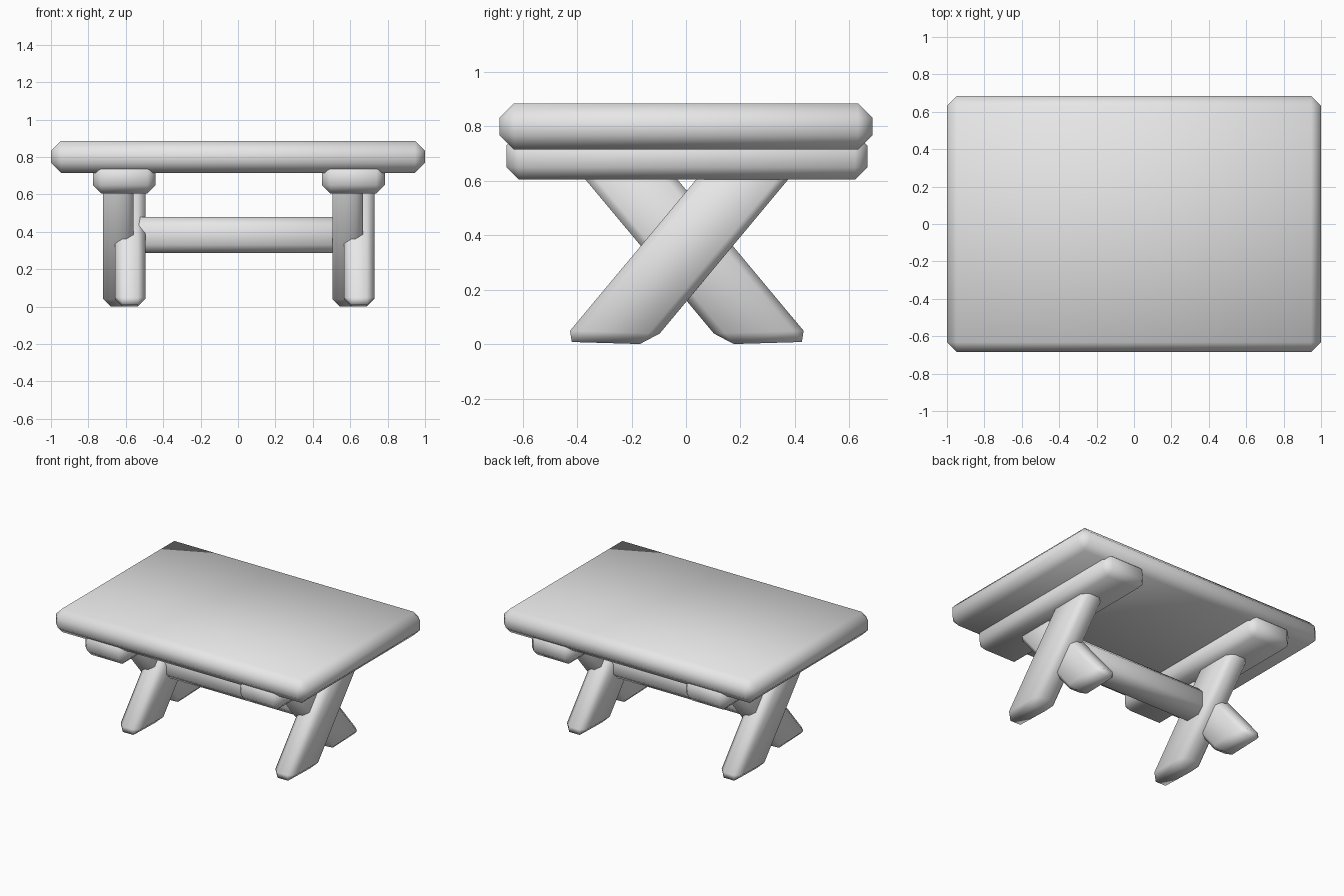
import bpy
import bmesh
from mathutils import Matrix

cube = bpy.data.objects.get("Cube")
if cube:
    bpy.data.objects.remove(cube, do_unlink=True)

# One plain grey for the whole table
grey = bpy.data.materials.new("plain_grey")
grey.use_nodes = True
grey.diffuse_color = (0.8, 0.8, 0.8, 1)
grey.node_tree.nodes["Principled BSDF"].inputs["Base Color"].default_value = (0.8, 0.8, 0.8, 1)


def plank(name, size, centre, bevel, lean=0.0, tilt=0.0):
    """Chamfered, smooth-shaded box; lean shears y along z, tilt shears z along y."""
    bm = bmesh.new()
    bmesh.ops.create_cube(bm, size=1)
    bmesh.ops.scale(bm, vec=size, verts=bm.verts)
    bmesh.ops.bevel(bm, geom=bm.edges[:], offset=bevel, segments=1,
                    profile=0.5, affect='EDGES')
    shear = Matrix.Identity(4)
    shear[1][2] = lean
    shear[2][1] = tilt
    bmesh.ops.transform(bm, matrix=Matrix.Translation(centre) @ shear, verts=bm.verts)
    bmesh.ops.recalc_face_normals(bm, faces=bm.faces)
    for face in bm.faces:
        face.smooth = True
    mesh = bpy.data.meshes.new(name)
    bm.to_mesh(mesh)
    bm.free()
    mesh.materials.append(grey)
    obj = bpy.data.objects.new(name, mesh)
    bpy.context.collection.objects.link(obj)
    return obj


# Tabletop
plank("tabletop", (2, 1.37, 0.17), (0, 0, 0.8), 0.053)

# Crossed legs with a support under the top at each end
LEG_HEIGHT = 0.7
LEAN = 0.834
CROSSING = 0.357
for side, x in (("right", -0.608), ("left", 0.617)):
    plank(f"{side}_support", (0.336, 1.327, 0.17), (x, 0.003, 0.69), 0.045)
    for end, s in (("front", 1), ("back", -1)):
        mid = LEG_HEIGHT / 2
        plank(f"{side}_{end}_leg", (0.163, 0.33, LEG_HEIGHT),
              (x + s * 0.031, 0.003 + s * LEAN * (mid - CROSSING), mid + 0.004),
              0.04, s * LEAN, -s * 0.03)

# Stretcher bar between the leg pairs
plank("stretcher_bar", (1.2, 0.2, 0.193), (0.004, 0, 0.382), 0.045)
